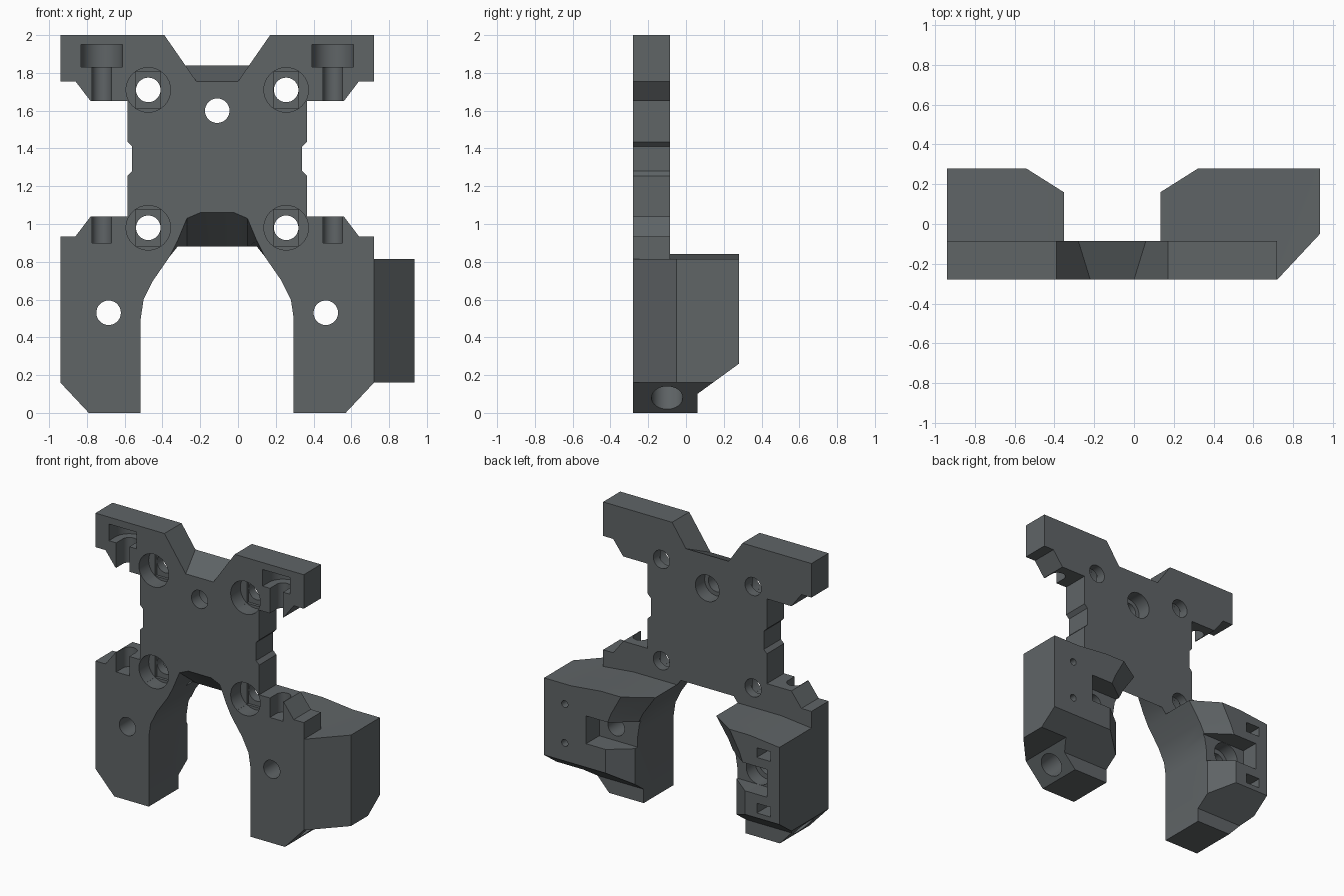
import bpy, bmesh, math
from mathutils import Matrix, Vector

if "Cube" in bpy.data.objects:
    bpy.data.objects.remove(bpy.data.objects["Cube"])

CX = -0.11                      # symmetry plane of the bracket
FRONT, BACK, REAR = -0.28, -0.085, 0.28

grey = bpy.data.materials.new("dark_grey_plastic")
grey.diffuse_color = (0.115, 0.128, 0.134, 1)
grey.use_nodes = True
grey.node_tree.nodes["Principled BSDF"].inputs["Base Color"].default_value = grey.diffuse_color


def make(name, bm):
    bmesh.ops.recalc_face_normals(bm, faces=bm.faces)
    me = bpy.data.meshes.new(name)
    bm.to_mesh(me)
    bm.free()
    ob = bpy.data.objects.new(name, me)
    bpy.context.collection.objects.link(ob)
    me.materials.append(grey)
    return ob


def loft(name, rings):
    """Solid through closed rings that share a point count."""
    bm = bmesh.new()
    vs = [[bm.verts.new(p) for p in r] for r in rings]
    n = len(vs[0])
    for a, b in zip(vs, vs[1:]):
        for i in range(n):
            j = (i + 1) % n
            bm.faces.new((a[i], a[j], b[j], b[i]))
    bm.faces.new(vs[0][::-1])
    bm.faces.new(vs[-1])
    return make(name, bm)


def box(x0, x1, y0, y1, z0, z1):
    return loft("cutter", [[(x0, y0, z), (x1, y0, z), (x1, y1, z), (x0, y1, z)] for z in (z0, z1)])


def cyl(center, axis, r, depth):
    bm = bmesh.new()
    rot = Vector(axis).to_track_quat('Z', 'Y').to_matrix().to_4x4()
    bmesh.ops.create_cone(bm, cap_ends=True, segments=32, radius1=r, radius2=r, depth=depth,
                          matrix=Matrix.Translation(center) @ rot)
    return make("cutter", bm)


def ycyl(x, z, r, y0, y1):
    return cyl((x, (y0 + y1) / 2, z), (0, 1, 0), r, y1 - y0)


def boolean(ob, other, op='DIFFERENCE'):
    other.hide_render = True
    m = ob.modifiers.new("b", 'BOOLEAN')
    m.operation, m.solver, m.object = op, 'EXACT', other
    bpy.context.view_layer.objects.active = ob
    bpy.ops.object.modifier_apply(modifier=m.name)
    bpy.data.objects.remove(other)


# Face plate: half outline mirrored, with arch and top notch sloping front to back
side = [(.83, 2), (.83, 1.755), (.75, 1.755), (.67, 1.65), (.475, 1.65), (.475, 1.435),
        (.45, 1.41), (.45, 1.28), (.475, 1.255), (.475, 1.04), (.67, 1.04), (.75, .935),
        (.83, .935), (.83, .16), (.68, 0), (.405, 0), (.405, .5), (.39, .6), (.34, .7), (.25, .83)]


def plate_ring(y, notch, arch):
    half = notch + side + arch
    return [(CX + u, y, z) for u, z in half] + [(CX - u, y, z) for u, z in reversed(half)]


body = loft("mounting_bracket", [
    plate_ring(FRONT, [(.11, 1.755), (.28, 2)], [(.21, .91), (.16, 1.03), (.09, 1.06)]),
    plate_ring(BACK, [(.17, 1.84), (.28, 2)], [(.21, .88), (.16, .88), (.09, .88)])])

# Rear pods behind each leg, tapering on their inner side
pod = [(.83, .16), (.83, .815), (.59, .84), (.243, .84), (.34, .7),
       (.39, .6), (.405, .5), (.405, 0), (.68, 0)]
shift = [0, 0, 0, .19, .17, .16, .15, .15, 0]
for s in (1, -1):
    rings = [[(CX + s * u, y, z) for u, z in pod] for y in (BACK, .16)]
    rings.append([(CX + s * (u + d), REAR, z) for (u, z), d in zip(pod, shift)])
    boolean(body, loft("rear_pod", rings), 'UNION')

# Side block on the right leg
sec = [(.72, FRONT), (.935, -.05), (.935, REAR), (.65, REAR), (.65, FRONT + .05), (.72, FRONT + .02)]
boolean(body, loft("side_block", [[(x, y, z) for x, y in sec] for z in (.16, .815)]), 'UNION')

# Sloped underside of the pods
under = [(.06, -.1), (.06, .1), (.28, .26), (.36, .318), (.36, -.1)]
boolean(body, loft("cutter", [[(x, y, z) for y, z in under] for x in (-1.2, 1.2)]))

# Centre hole, wider at the back
boolean(body, ycyl(CX, 1.6, .065, -.4, 0))
boolean(body, ycyl(CX, 1.6, .095, -.19, 0))

for s in (1, -1):
    # Corner screw holes with stepped counterbores
    for z in (1.71, .98):
        x = CX + s * .365
        boolean(body, ycyl(x, z, .118, -.4, -.17))
        boolean(body, box(x - .066, x + .066, -.3, -.15, z - .098, z + .098))
        boolean(body, ycyl(x, z, .065, -.4, -.05))
    # Upper slots for a screw head and shank, lower slots for the shank
    x, y = CX + s * .612, -.205
    for r, z0, z1 in ((.11, 1.83, 1.95), (.052, 1.6, 1.84), (.052, .9, 1.1)):
        boolean(body, box(x - r, x + r, -.4, y, z0, z1))
        boolean(body, cyl((x, y, (z0 + z1) / 2), (0, 0, 1), r * .999, z1 - z0))
    # Leg through hole
    boolean(body, ycyl(CX + s * .575, .53, .065, -.4, .4))
    # Angled hole in the chamfered foot
    boolean(body, cyl((CX + s * .755, -.1, .08), (s, 0, -1), .083, .5))

# Right pod: nut pocket open to the inside, and two small pin holes
boolean(body, box(.1, .6, .13, .4, .43, .63))
for z in (.39, .67):
    boolean(body, ycyl(.77, z, .025, .1, .4))

# Left pod: open channel, round seat and two rectangular recesses
boolean(body, box(-.84, -.2, .15, .4, .43, .63))
boolean(body, ycyl(-.685, .53, .1, .05, .4))
for z in (.33, .73):
    boolean(body, box(-.87, -.76, .14, .4, z - .035, z + .035))

# Keep flat faces crisp and bores round
bpy.ops.object.select_all(action='DESELECT')
body.select_set(True)
bpy.context.view_layer.objects.active = body
bpy.ops.object.shade_smooth_by_angle(angle=math.radians(20))
